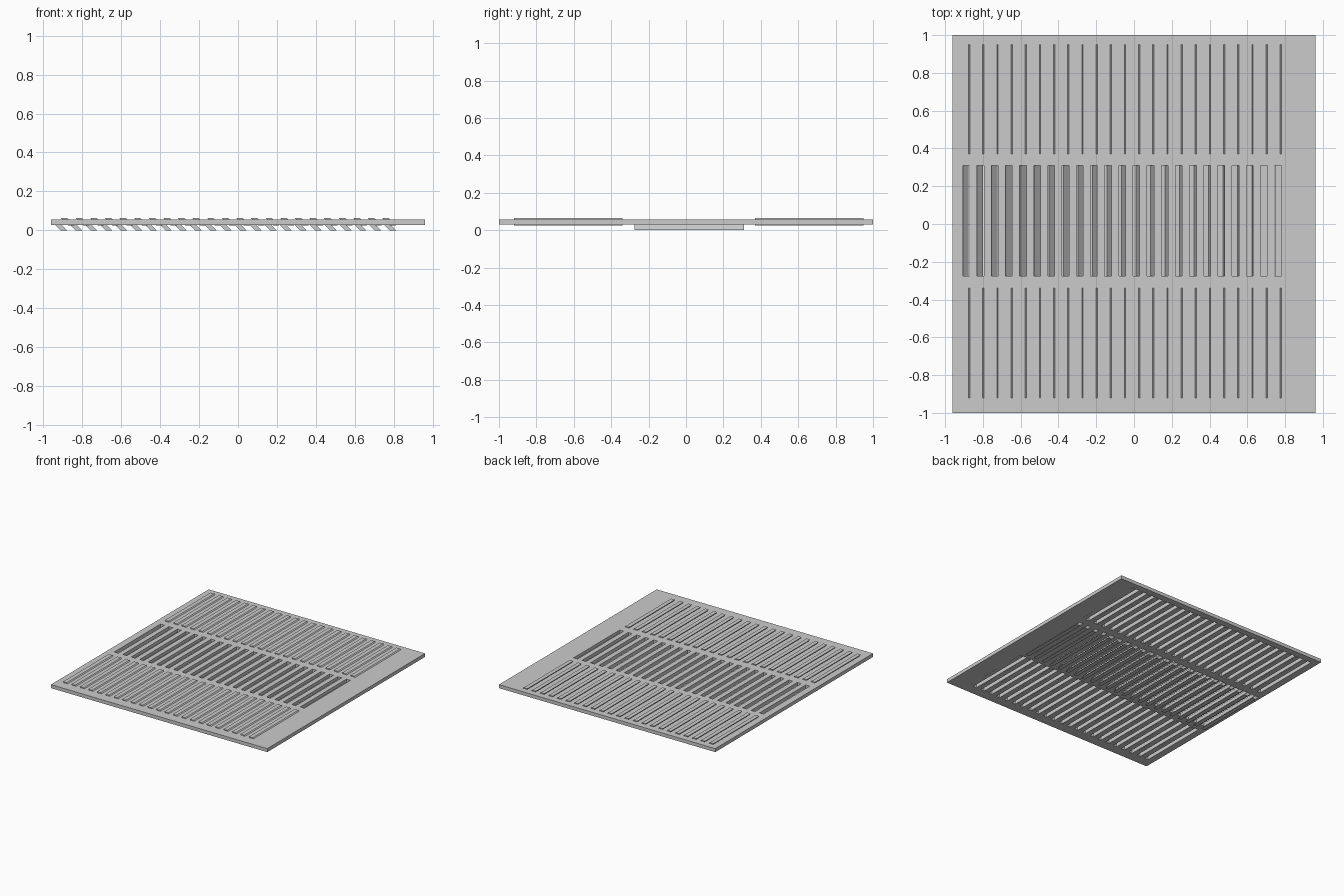
import bpy, bmesh

if "Cube" in bpy.data.objects:
    bpy.data.objects.remove(bpy.data.objects["Cube"])

N = 23              # slots per row
PITCH = 0.075
X0 = -0.905         # left edge of first slot
W = 0.035
ROWS = [(-0.92, -0.34), (-0.275, 0.31), (0.37, 0.95)]
Z0, Z1 = 0.029, 0.057


def finish(bm, name):
    bmesh.ops.remove_doubles(bm, verts=bm.verts, dist=1e-5)
    bmesh.ops.recalc_face_normals(bm, faces=bm.faces)
    me = bpy.data.meshes.new(name)
    bm.to_mesh(me)
    bm.free()
    ob = bpy.data.objects.new(name, me)
    bpy.context.collection.objects.link(ob)
    return ob


# vent plate: grid of cells with the slot cells left open, then extruded
xs = [-0.96] + [X0 + i * PITCH + d for i in range(N) for d in (0, W)] + [0.96]
ys = [-1] + [y for r in ROWS for y in r] + [1]
bm = bmesh.new()
grid = [[bm.verts.new((x, y, Z0)) for y in ys] for x in xs]
for i in range(len(xs) - 1):
    for j in range(len(ys) - 1):
        if not (i % 2 and j % 2):
            bm.faces.new((grid[i][j], grid[i + 1][j], grid[i + 1][j + 1], grid[i][j + 1]))
ext = bmesh.ops.extrude_face_region(bm, geom=bm.faces[:])
top = [v for v in ext["geom"] if isinstance(v, bmesh.types.BMVert)]
bmesh.ops.translate(bm, verts=top, vec=(0, 0, Z1 - Z0))
bmesh.ops.dissolve_limit(bm, angle_limit=0.01, verts=bm.verts, edges=bm.edges)
finish(bm, "vent_plate")


# row of slanted louver slats
def louvers(name, row, x, pitch, low, high):
    bm = bmesh.new()
    lean = high - low
    for i in range(N):
        a = x + i * pitch
        prof = [(a, high), (a + W - 0.002, high), (a + W - 0.002 + lean, low), (a + lean, low)]
        f, b = [[bm.verts.new((px, y, pz)) for px, pz in prof] for y in row]
        bm.faces.new(f)
        bm.faces.new(b)
        for k in range(4):
            m = (k + 1) % 4
            bm.faces.new((f[k], f[m], b[m], b[k]))
    finish(bm, name)


louvers("front_louvers", ROWS[0], -0.909, PITCH, 0.025, 0.064)
louvers("back_louvers", ROWS[2], -0.909, PITCH, 0.025, 0.064)
louvers("open_louvers", ROWS[1], -0.943, 0.0768, 0.0, 0.033)
